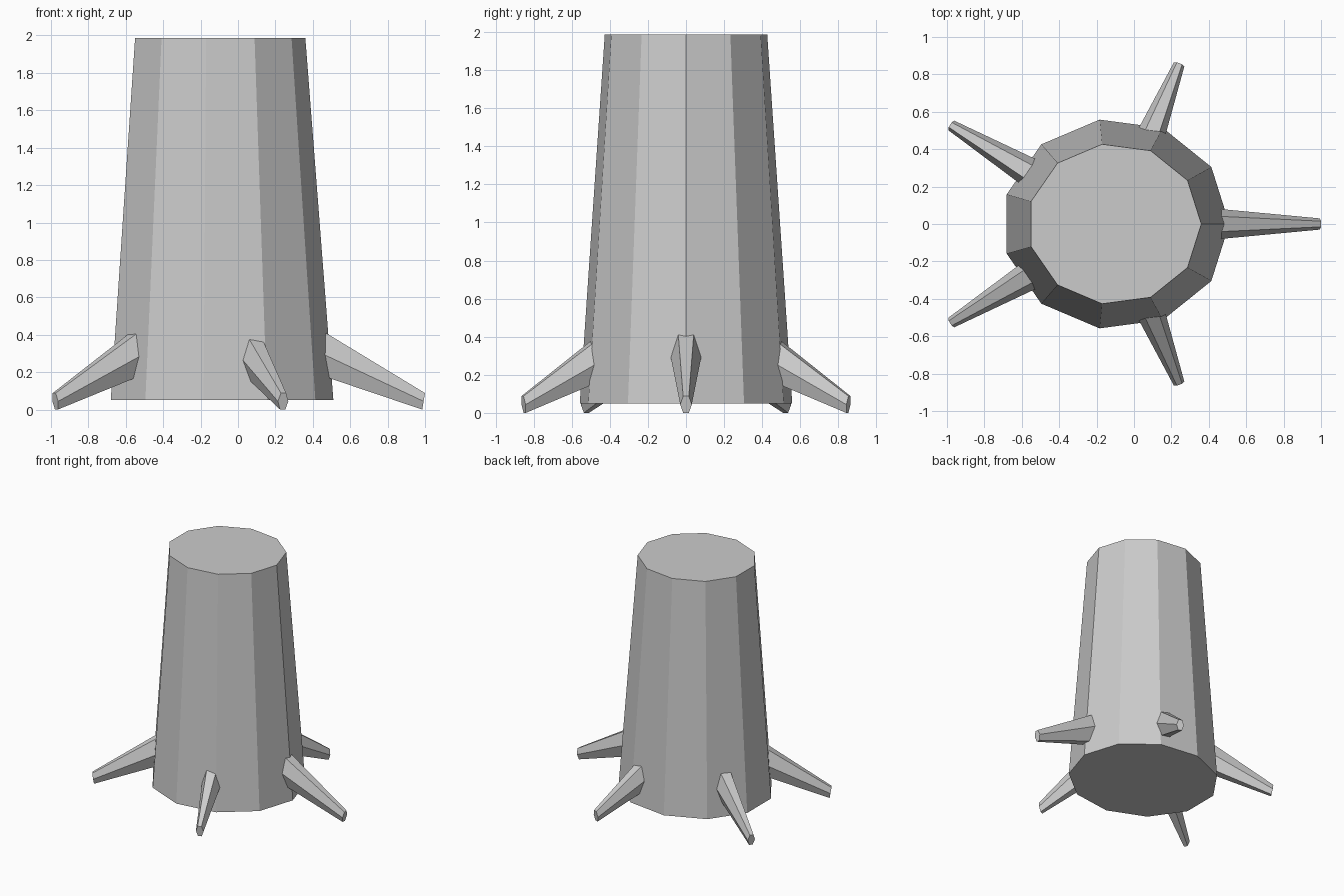
import bpy, bmesh, math
from mathutils import Vector

if "Cube" in bpy.data.objects:
    bpy.data.objects.remove(bpy.data.objects["Cube"])

grey = bpy.data.materials.new("plain grey")
grey.diffuse_color = (0.6, 0.6, 0.6, 1)
grey.use_nodes = True
grey.node_tree.nodes["Principled BSDF"].inputs["Base Color"].default_value = grey.diffuse_color


def loft(name, ring_a, ring_b):
    """Closed solid between two rings of points."""
    bm = bmesh.new()
    a = [bm.verts.new(p) for p in ring_a]
    b = [bm.verts.new(p) for p in ring_b]
    n = len(a)
    bm.faces.new(a)
    bm.faces.new(b)
    for i in range(n):
        j = (i + 1) % n
        bm.faces.new((a[i], a[j], b[j], b[i]))
    bmesh.ops.recalc_face_normals(bm, faces=bm.faces)
    mesh = bpy.data.meshes.new(name)
    bm.to_mesh(mesh)
    bm.free()
    mesh.materials.append(grey)
    ob = bpy.data.objects.new(name, mesh)
    bpy.context.collection.objects.link(ob)
    return ob


# Trunk: tapered eleven-sided column, slightly narrow in y
def trunk_ring(cx, r, z):
    angles = [math.tau * i / 11 for i in range(11)]
    return [Vector((cx + r * math.cos(t), 0.928 * r * math.sin(t), z)) for t in angles]


loft("trunk", trunk_ring(-0.0975, 0.6075, 0.05), trunk_ring(-0.1045, 0.4645, 1.987))


# Roots: six-sided tapering spikes reaching down to the ground
def root_ring(angle, length, dist, z, width, height):
    out = Vector((math.cos(angle), math.sin(angle), 0))
    side = Vector((-out.y, out.x, 0))
    pts = []
    for i in range(6):
        t = math.tau * i / 6
        v = height * math.sin(t) / math.sin(math.pi / 3)
        radial = (dist + 0.17 * v) * length / 1.1
        pts.append(Vector((-0.1, 0, z + v)) + out * radial + side * width * math.cos(t))
    return pts


for i, (deg, length) in enumerate([(0, 1.1), (68.2, 0.925), (149, 1.03), (-149, 1.03), (-68.2, 0.925)]):
    a = math.radians(deg)
    loft(f"root_{i + 1}",
         root_ring(a, length, 0.434, 0.353, 0.092, 0.126),
         root_ring(a, length, 1.0925, 0.044, 0.03, 0.044))
